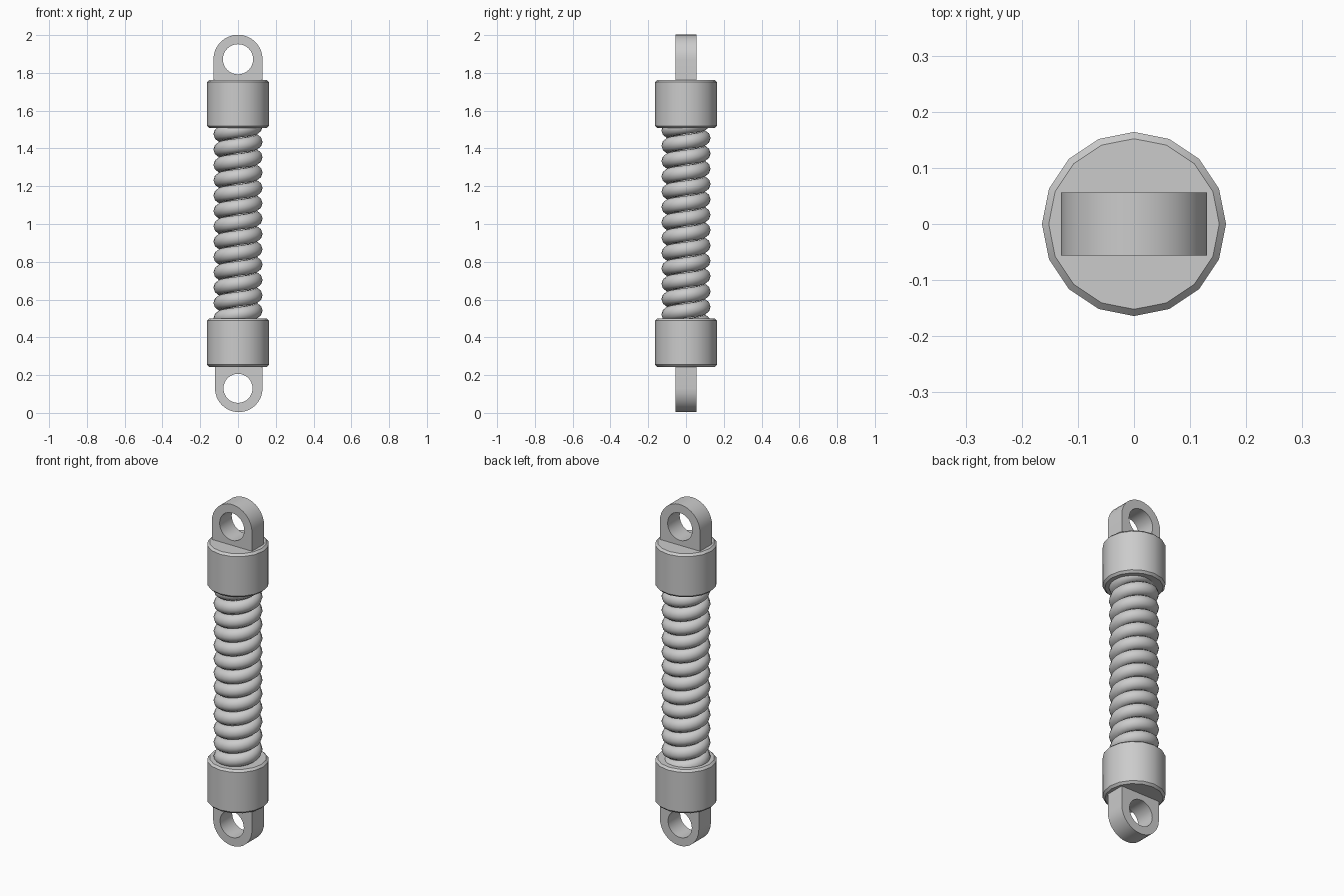
import bpy, bmesh, math
from math import cos, sin, pi, tau
from mathutils import Vector

cube = bpy.data.objects.get("Cube")
if cube:
    bpy.data.objects.remove(cube, do_unlink=True)

# One plain metal colour
grey = bpy.data.materials.new("light grey metal")
grey.diffuse_color = (0.6, 0.6, 0.6, 1)
grey.use_nodes = True
grey.node_tree.nodes["Principled BSDF"].inputs["Base Color"].default_value = (0.6, 0.6, 0.6, 1)


def finish(name, bm, angle=35):
    bmesh.ops.recalc_face_normals(bm, faces=bm.faces)
    mesh = bpy.data.meshes.new(name)
    bm.to_mesh(mesh)
    bm.free()
    mesh.materials.append(grey)
    obj = bpy.data.objects.new(name, mesh)
    bpy.context.collection.objects.link(obj)
    bpy.ops.object.select_all(action="DESELECT")
    obj.select_set(True)
    bpy.context.view_layer.objects.active = obj
    bpy.ops.object.shade_smooth_by_angle(angle=math.radians(angle))
    return obj


def bridge(bm, rings, closed):
    """Join consecutive rings of equal length with quads."""
    pairs = list(zip(rings, rings[1:]))
    if closed:
        pairs.append((rings[-1], rings[0]))
    for a, b in pairs:
        for i in range(len(a)):
            j = (i + 1) % len(a)
            bm.faces.new((a[i], a[j], b[j], b[i]))


def collar(name, low, high, radius=0.164, bevel=0.012, sides=16):
    bm = bmesh.new()
    profile = [(radius - bevel, low), (radius, low + bevel),
               (radius, high - bevel), (radius - bevel, high)]
    rings = [[bm.verts.new((r * cos(tau * i / sides), r * sin(tau * i / sides), z))
              for i in range(sides)] for r, z in profile]
    bridge(bm, rings, False)
    bm.faces.new(rings[0])
    bm.faces.new(rings[-1])
    finish(name, bm)


def eyelet(name, centre, base, radius, hole, x=0.0, thick=0.056, steps=16):
    """Round-ended lug with a through hole; base is the flat end."""
    way = 1 if centre > base else -1
    outer, inner = [], []
    for i in range(2 * steps):
        a = tau * i / (2 * steps)
        c, s = cos(a), sin(a)
        inner.append((hole * c, centre + way * hole * s))
        if i <= steps:
            outer.append((x + radius * c, centre + way * radius * s))
        else:
            t = (i - steps) / steps
            outer.append((x + radius * (2 * t - 1), base))
    # Square off the two lower corners
    outer[steps + 1] = (x - radius, base)
    outer[-1] = (x + radius, base)
    bm = bmesh.new()
    rings = [[bm.verts.new((px, y, pz)) for px, pz in loop]
             for loop, y in ((outer, -thick), (outer, thick),
                             (inner, thick), (inner, -thick))]
    bridge(bm, rings, True)
    finish(name, bm)


def coil_spring(name, low, high, turns, radius, wire, per_turn=24, sides=10):
    bm = bmesh.new()
    count = round(turns * per_turn)
    rings = []
    for k in range(count + 1):
        a = tau * k / per_turn
        z = low + (high - low) * k / count
        out = Vector((cos(a), sin(a), 0))
        rise = (high - low) / (turns * tau * radius)
        along = Vector((-sin(a), cos(a), rise)).normalized()
        up = out.cross(along)
        spot = out * radius + Vector((0, 0, z))
        rings.append([bm.verts.new(spot + wire * (out * cos(tau * i / sides)
                                                  + up * sin(tau * i / sides)))
                      for i in range(sides)])
    bridge(bm, rings, False)
    bm.faces.new(rings[0])
    bm.faces.new(rings[-1])
    finish(name, bm, 60)


# End collars
collar("lower_collar", 0.243, 0.5)
collar("upper_collar", 1.508, 1.763)

# Mounting eyelets
eyelet("lower_eyelet", 0.13, 0.26, 0.126, 0.077, x=0.004)
eyelet("upper_eyelet", 1.872, 1.75, 0.13, 0.08)

# Spring between the collars
coil_spring("spring", 0.46, 1.55, 13.4, 0.09, 0.04)
